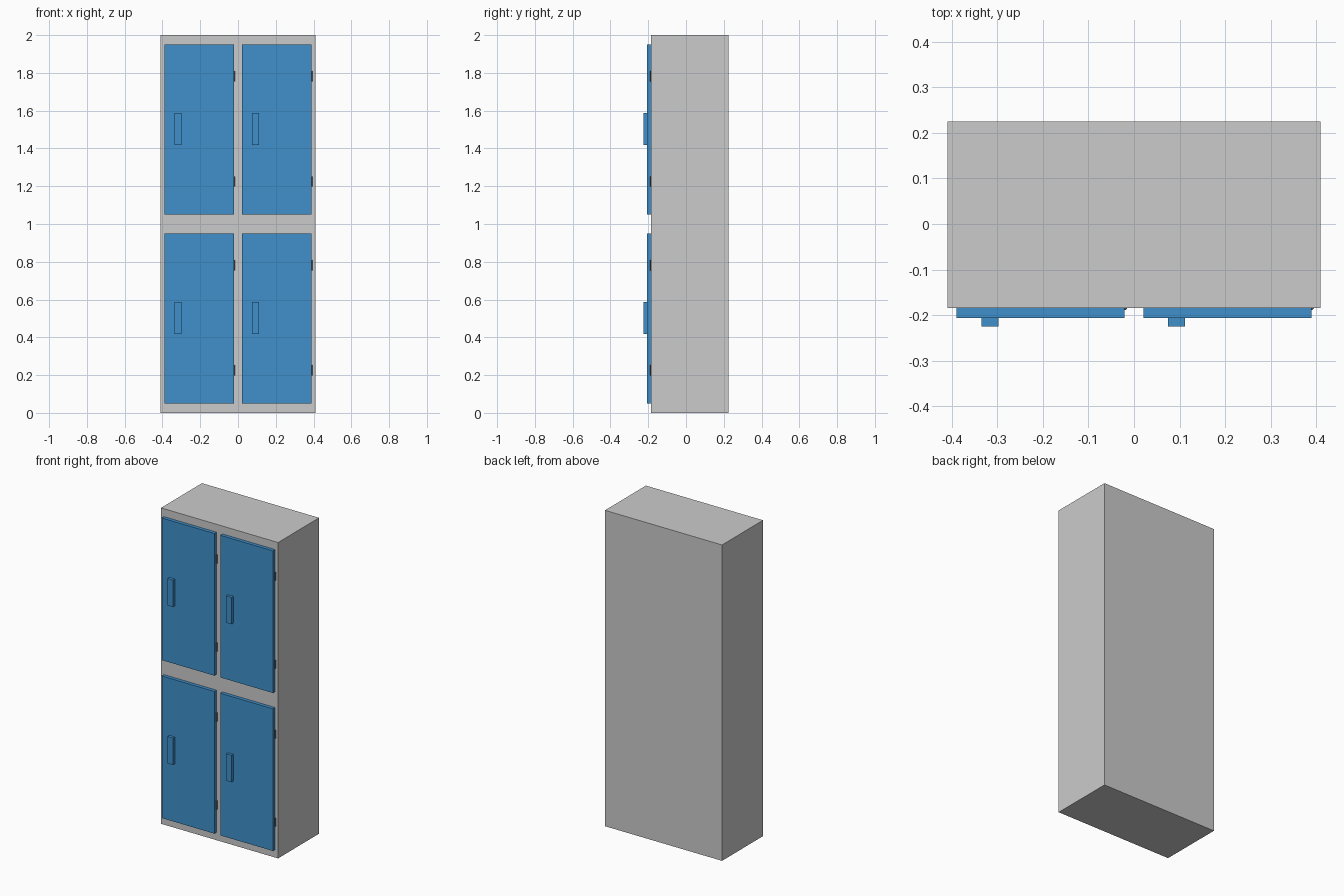
import bpy

if "Cube" in bpy.data.objects:
    bpy.data.objects.remove(bpy.data.objects["Cube"])


def material(name, color):
    m = bpy.data.materials.new(name)
    m.diffuse_color = color
    m.use_nodes = True
    m.node_tree.nodes["Principled BSDF"].inputs["Base Color"].default_value = m.diffuse_color
    return m


blue = material("door_blue", (0.05, 0.28, 0.6, 1))
dark = material("hinge_dark", (0.08, 0.08, 0.09, 1))


def box(name, x, y, z, mat=None):
    """Box spanning the given (min, max) ranges."""
    spans = (x, y, z)
    bpy.ops.mesh.primitive_cube_add(size=1, location=[(a + b) / 2 for a, b in spans])
    ob = bpy.context.object
    ob.name = name
    ob.scale = [b - a for a, b in spans]
    bpy.ops.object.transform_apply(location=False, rotation=False, scale=True)
    if mat:
        ob.data.materials.append(mat)
    return ob


FRONT, DOOR_FRONT = -0.1845, -0.2065
HALF_W, HALF_H = 0.1845, 0.45

# Cabinet body
box("cabinet_body", (-0.41, 0.41), (FRONT, 0.225), (0, 2))

for row, zc in (("lower", 0.5), ("upper", 1.5)):
    for side, xc in (("left", -0.205), ("right", 0.205)):
        tag = f"{row}_{side}"
        # Door panel
        box(f"door_{tag}", (xc - HALF_W, xc + HALF_W), (DOOR_FRONT, FRONT),
            (zc - HALF_H, zc + HALF_H), blue)
        # Pull handle
        box(f"handle_{tag}", (xc - 0.13, xc - 0.093), (-0.225, DOOR_FRONT),
            (zc - 0.082, zc + 0.088), blue)
        # Hinge barrels on the right edge of the door
        for i, dz in enumerate((-0.275, 0.282)):
            bpy.ops.mesh.primitive_cylinder_add(
                vertices=12, radius=0.006, depth=0.055,
                location=(xc + HALF_W, FRONT + 0.001, zc + dz))
            hinge = bpy.context.object
            hinge.name = f"hinge_{tag}_{i + 1}"
            hinge.data.materials.append(dark)
